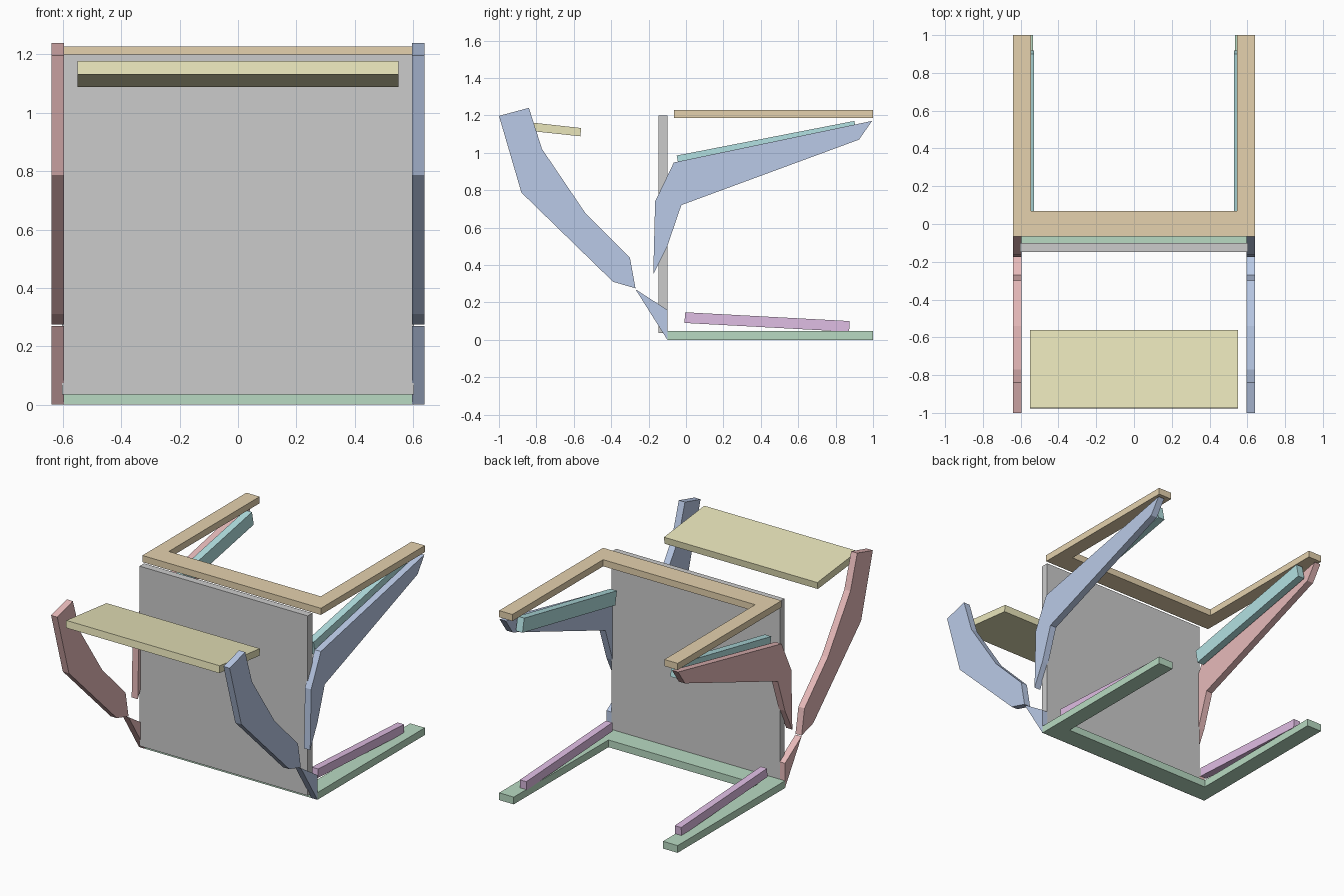
import bpy, bmesh

if "Cube" in bpy.data.objects:
    bpy.data.objects.remove(bpy.data.objects["Cube"])


def material(name, rgb):
    m = bpy.data.materials.new(name)
    m.diffuse_color = (*rgb, 1)
    m.use_nodes = True
    m.node_tree.nodes["Principled BSDF"].inputs["Base Color"].default_value = m.diffuse_color
    return m


sand = material("sand", (0.78, 0.64, 0.42))
green = material("green", (0.48, 0.70, 0.54))
purple = material("purple", (0.74, 0.51, 0.77))
teal = material("teal", (0.45, 0.75, 0.76))
yellow = material("yellow", (0.82, 0.79, 0.50))
blue = material("blue", (0.49, 0.59, 0.80))
red = material("red", (0.80, 0.49, 0.49))


def prism(name, outlines, start, depth, mat=None, axis="X", mirror=False):
    """Extrude flat outlines: (y, z) along X, or (x, y) along Z."""
    bm = bmesh.new()
    for outline in outlines:
        pts = [(start, a, b) if axis == "X" else (a, b, start) for a, b in outline]
        face = bm.faces.new([bm.verts.new(p) for p in pts])
        out = bmesh.ops.extrude_face_region(bm, geom=[face])
        verts = [v for v in out["geom"] if isinstance(v, bmesh.types.BMVert)]
        bmesh.ops.translate(bm, verts=verts,
                            vec=(depth, 0, 0) if axis == "X" else (0, 0, depth))
    bmesh.ops.recalc_face_normals(bm, faces=bm.faces)
    mesh = bpy.data.meshes.new(name)
    bm.to_mesh(mesh)
    bm.free()
    ob = bpy.data.objects.new(name, mesh)
    bpy.context.collection.objects.link(ob)
    if mat:
        mesh.materials.append(mat)
    if mirror:
        ob.modifiers.new("Mirror", "MIRROR")
    return ob


def u_outline(outer, inner, y_front, y_inner, y_back):
    return [(-outer, y_front), (outer, y_front), (outer, y_back), (inner, y_back),
            (inner, y_inner), (-inner, y_inner), (-inner, y_back), (-outer, y_back)]


# U-shaped top and bottom frames
prism("top_frame", [u_outline(0.64, 0.545, -0.065, 0.07, 1.0)], 1.185, 0.043, sand, "Z")
prism("bottom_frame", [u_outline(0.64, 0.535, -0.10, 0.03, 1.0)], 0.0, 0.047, green, "Z")

# Upright back panel
prism("main_panel", [[(-0.147, 0.035), (-0.10, 0.035), (-0.10, 1.20), (-0.147, 1.20)]],
      -0.603, 1.206)

# Sloping front shelf
prism("front_shelf", [[(-0.978, 1.132), (-0.565, 1.088), (-0.56, 1.132), (-0.973, 1.178)]],
      -0.55, 1.10, yellow)

# Side brackets: swept front arm, its pointed foot, and the rear upper arm
front_arm = [(-0.27, 0.275), (-0.30, 0.44), (-0.54, 0.68), (-0.77, 1.02),
             (-0.84, 1.24), (-1.0, 1.197), (-0.88, 0.787), (-0.39, 0.31)]
foot = [(-0.10, 0.0), (-0.10, 0.16), (-0.27, 0.27)]
rear_arm = [(-0.175, 0.35), (-0.10, 0.50), (-0.025, 0.72), (0.925, 1.07),
            (0.995, 1.17), (-0.065, 0.948), (-0.165, 0.74)]
sides = [front_arm, foot, rear_arm]
prism("right_bracket", sides, 0.596, 0.044, blue)
prism("left_bracket", sides, -0.64, 0.044, red)

# Upper and lower sloping rails, mirrored left to right
prism("upper_rail", [[(-0.05, 0.985), (-0.033, 0.897), (0.918, 1.082), (0.90, 1.17)]],
      0.53, 0.047, teal, mirror=True)
prism("lower_rail", [[(-0.008, 0.09), (0.872, 0.043), (0.875, 0.10), (-0.005, 0.147)]],
      0.532, 0.046, purple, mirror=True)
